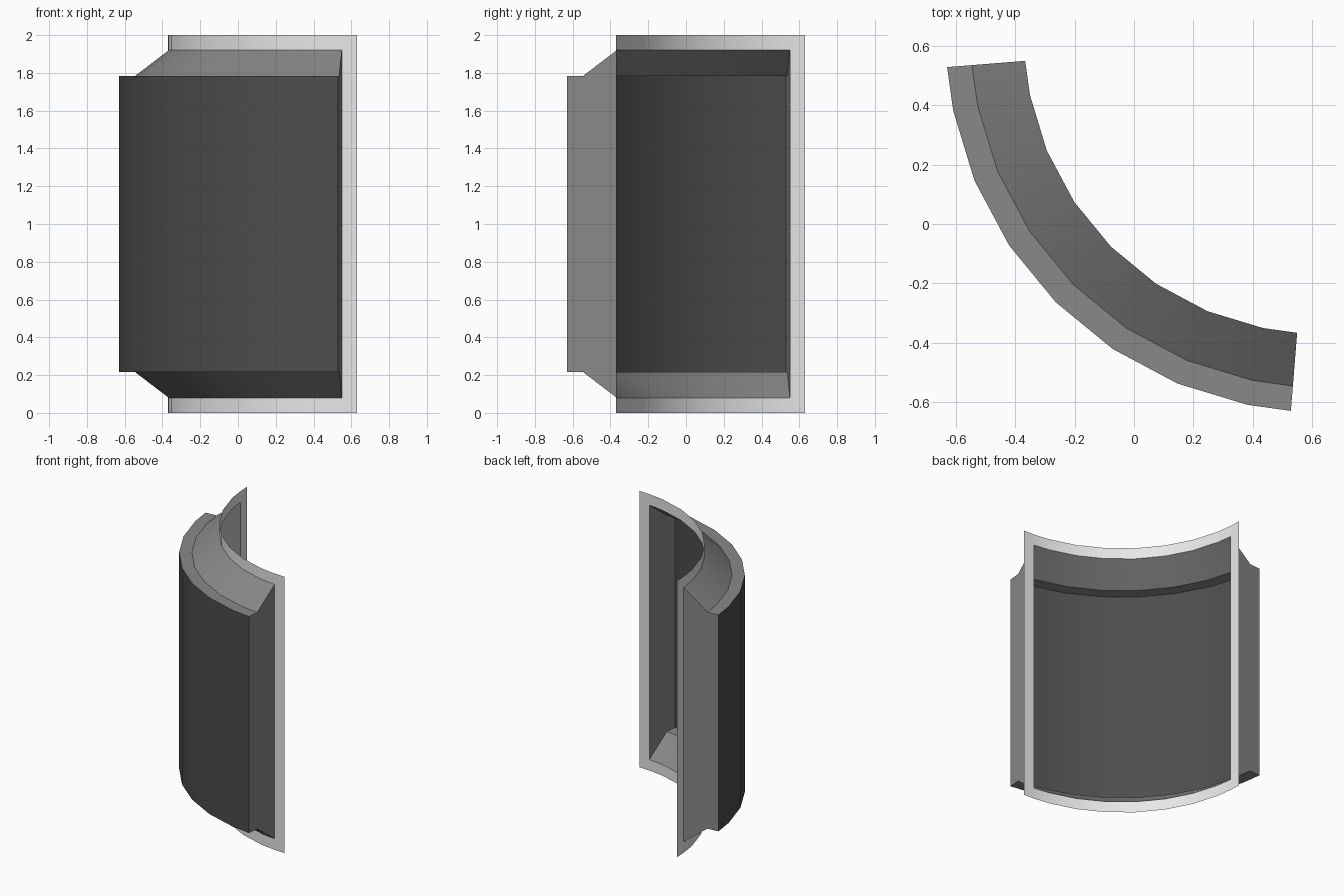
import bpy
import bmesh
from math import cos, sin, radians, asin, degrees

if "Cube" in bpy.data.objects:
    bpy.data.objects.remove(bpy.data.objects["Cube"], do_unlink=True)

CENTRE = 0.63          # axis of the quarter cylinder, in x and y
HEIGHT = 2.0
BORDER = 0.08          # width of the flange around the opening
EDGE = degrees(asin(BORDER))
STEP = 11.25
OPENING = [EDGE] + [STEP * i for i in range(1, 8)] + [90 - EDGE]


def material(name, value):
    mat = bpy.data.materials.new(name)
    mat.use_nodes = True
    colour = (value, value, value, 1)
    mat.diffuse_color = colour
    mat.node_tree.nodes["Principled BSDF"].inputs["Base Color"].default_value = colour
    return mat


def sweep(name, mat, profile, angles, skip=None, caps=False):
    """Sweep a (radius, z) profile around the axis; skip(i, j) leaves cells open."""
    bm = bmesh.new()
    rings = [[bm.verts.new((CENTRE - r * cos(radians(a)),
                            CENTRE - r * sin(radians(a)), z))
              for r, z in profile] for a in angles]
    for i, (left, right) in enumerate(zip(rings, rings[1:])):
        for j in range(len(profile) - 1):
            if not (skip and skip(i, j)):
                bm.faces.new((left[j], right[j], right[j + 1], left[j + 1]))
    if caps:
        bm.faces.new(rings[0])
        bm.faces.new(rings[-1][::-1])
    mesh = bpy.data.meshes.new(name)
    bm.to_mesh(mesh)
    bm.free()
    mesh.materials.append(mat)
    obj = bpy.data.objects.new(name, mesh)
    bpy.context.collection.objects.link(obj)
    bpy.ops.object.select_all(action="DESELECT")
    obj.select_set(True)
    bpy.context.view_layer.objects.active = obj
    bpy.ops.object.shade_smooth_by_angle(angle=radians(30))
    return obj


light_grey = material("light grey", 0.8)
mid_grey = material("mid grey", 0.25)
dark_grey = material("dark grey", 0.075)

# Thin curved flange with a rectangular opening
flange_angles = [0] + OPENING + [90]
last = len(flange_angles) - 2
sweep("flange", light_grey,
      [(1, z) for z in (0, BORDER, HEIGHT - BORDER, HEIGHT)], flange_angles,
      skip=lambda i, j: 0 < i < last and j == 1)

# Surround: sloped sills, flat ledges and end walls
lower = [(1, BORDER), (1.18, 0.217), (1.264, 0.217)]
upper = [(r, HEIGHT - z) for r, z in reversed(lower)]
sweep("surround", mid_grey, lower + upper, OPENING,
      skip=lambda i, j: j == 2, caps=True)

# Curved outer panel
sweep("outer_panel", dark_grey, [lower[-1], upper[0]], OPENING)
